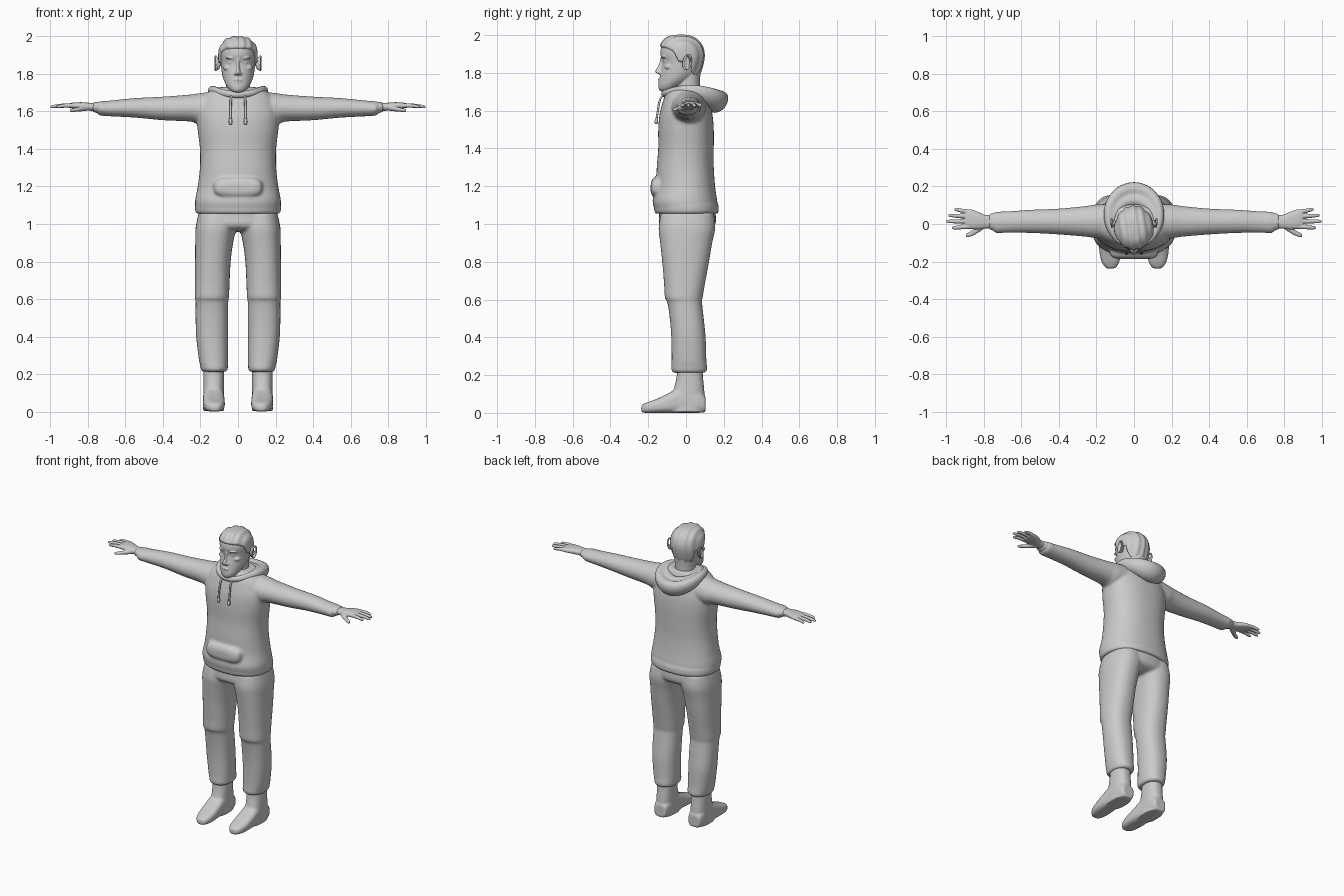
import bpy, bmesh
from math import sin, cos, pi
from mathutils import Matrix, Vector


def spline(rows, k):
    """Catmull-Rom interpolation through rows of numbers."""
    out = []
    for i in range(len(rows) - 1):
        a, b, c, d = (Vector(rows[min(max(j, 0), len(rows) - 1)]) for j in range(i - 1, i + 3))
        for s in range(k):
            t = s / k
            out.append(b + (c - a) * t / 2 + (a - b * 2.5 + c * 2 - d / 2) * t * t
                       + (b * 1.5 - a / 2 - c * 1.5 + d / 2) * t ** 3)
    return out + [Vector(rows[-1])]


def loft(bm, axis, rows, side=1, n=32, k=4, power=2.0):
    """Solid through cross-sections (position, centre1, centre2, radius1, radius2)."""
    rings = []
    for t, c1, c2, r1, r2 in spline(rows, k):
        ring = []
        for i in range(n):
            c, s = cos(2 * pi * i / n), sin(2 * pi * i / n)
            u = c1 + r1 * abs(c) ** (2 / power) * (1 if c > 0 else -1)
            v = c2 + r2 * abs(s) ** (2 / power) * (1 if s > 0 else -1)
            x, y, z = {'x': (t, u, v), 'y': (u, t, v), 'z': (u, v, t)}[axis]
            ring.append(bm.verts.new((x * side, y, z)))
        rings.append(ring)
    for a, b in zip(rings, rings[1:]):
        for i in range(n):
            j = (i + 1) % n
            bm.faces.new((a[i], a[j], b[j], b[i]))
    bm.faces.new(rings[0])
    bm.faces.new(rings[-1])


def ball(bm, centre, radii):
    m = Matrix.Translation(centre) @ Matrix.Diagonal((*radii, 1))
    bmesh.ops.create_uvsphere(bm, u_segments=24, v_segments=16, radius=1, matrix=m)


def hoop(bm, fn, na, nb):
    """Closed ring surface from fn(angle around, angle of section)."""
    g = [[bm.verts.new(fn(2 * pi * i / na, 2 * pi * j / nb)) for j in range(nb)] for i in range(na)]
    for i in range(na):
        for j in range(nb):
            p, q = (i + 1) % na, (j + 1) % nb
            bm.faces.new((g[i][j], g[p][j], g[p][q], g[i][q]))


def finish(name, bm, voxel=0, smooth=0):
    """Mesh to object; overlapping solids are fused by a voxel remesh."""
    bmesh.ops.recalc_face_normals(bm, faces=bm.faces)
    for f in bm.faces:
        f.smooth = True
    me = bpy.data.meshes.new(name)
    bm.to_mesh(me)
    bm.free()
    ob = bpy.data.objects.new(name, me)
    bpy.context.collection.objects.link(ob)
    if voxel:
        m = ob.modifiers.new("fuse", 'REMESH')
        m.mode, m.voxel_size, m.use_smooth_shade = 'VOXEL', voxel, True
    if smooth:
        m = ob.modifiers.new("soften", 'SMOOTH')
        m.factor, m.iterations = 0.5, smooth
    return ob


# Hoodie: torso, hem band, belly pocket and sleeves
bm = bmesh.new()
loft(bm, 'z', [(1.095, 0, -.003, .228, .17), (1.13, 0, -.006, .228, .17), (1.2, 0, -.003, .215, .157),
               (1.3, 0, -.004, .203, .151), (1.4, 0, 0, .203, .147), (1.5, 0, 0, .215, .147),
               (1.58, 0, 0, .22, .14), (1.64, 0, 0, .205, .125), (1.69, 0, 0, .175, .108),
               (1.72, 0, .005, .13, .09), (1.73, 0, .01, .09, .08)], n=48, power=2.3)
loft(bm, 'z', [(1.055, 0, .003, .218, .163), (1.065, 0, .003, .227, .17), (1.1, 0, .001, .229, .171),
               (1.112, 0, 0, .22, .165)], n=48, power=2.3)
loft(bm, 'y', [(-.12, 0, 1.195, .135, .06), (-.16, 0, 1.195, .128, .055), (-.178, 0, 1.193, .115, .044),
               (-.187, 0, 1.19, .085, .022)], power=3)
for s in (1, -1):
    loft(bm, 'x', [(.06, .01, 1.625, .1, .09), (.2, .014, 1.615, .09, .083), (.255, .014, 1.618, .082, .072),
                   (.4, .013, 1.616, .069, .063), (.55, .014, 1.619, .062, .052), (.68, .01, 1.616, .057, .042),
                   (.735, .008, 1.616, .057, .038), (.745, .008, 1.617, .046, .03)], s)
    loft(bm, 'x', [(.7, .01, 1.62, .045, .03), (.76, .012, 1.622, .045, .029), (.775, .012, 1.623, .04, .024)], s)
finish("hoodie", bm, .008, 4)

# Hood lying on the back, thin collar at the front
def hood(a, b):
    k = (1 + cos(a)) / 2
    w = k ** 1.5
    groove = 1 - .5 * k * max(0, cos(b - 2.0)) ** 4
    r, v = (.016 + .05 * w) * cos(b) * groove, (.018 + .055 * w) * sin(b) * groove
    tilt = -.55 * w
    r, v = r * cos(tilt) - v * sin(tilt), r * sin(tilt) + v * cos(tilt)
    return ((.125 + r) * sin(a), .02 + (.135 + r) * cos(a), 1.69 + .03 * sin(a) ** 2 - .03 * k + v)

bm = bmesh.new()
hoop(bm, hood, 64, 24)
finish("hood", bm)

# Drawstrings with tips
bm = bmesh.new()
for s in (1, -1):
    loft(bm, 'z', [(1.69, .035, -.112, .006, .006), (1.66, .038, -.137, .006, .006),
                   (1.6, .04, -.149, .006, .006), (1.56, .04, -.155, .006, .006)], s, n=10)
    loft(bm, 'z', [(1.562, .04, -.155, .005, .005), (1.557, .04, -.156, .009, .009),
                   (1.535, .04, -.157, .009, .009), (1.53, .04, -.157, .005, .005)], s, n=10, k=2)
finish("drawstrings", bm)

# Trousers: hips and two legs with turned-in cuffs
bm = bmesh.new()
loft(bm, 'z', [(1.09, 0, .006, .2, .148), (1.04, 0, .008, .212, .15), (1.0, 0, .006, .217, .15),
               (.975, 0, .004, .2, .13), (.96, 0, .004, .16, .08)], n=48, power=2.3)
for s in (1, -1):
    loft(bm, 'z', [(1.06, .11, .008, .1, .14), (.98, .118, .005, .108, .15), (.9, .127, .001, .101, .138),
                   (.8, .134, -.002, .095, .124), (.68, .137, -.008, .092, .108), (.61, .139, -.012, .091, .1),
                   (.585, .139, -.007, .087, .092), (.5, .139, .004, .087, .09), (.4, .138, .013, .085, .091),
                   (.28, .131, .016, .078, .092), (.24, .127, .017, .073, .095), (.222, .126, .017, .071, .093),
                   (.212, .126, .017, .06, .08)], s, power=2.3)
finish("trousers", bm, .009, 3)

# Shoes: ankle shaft and foot
bm = bmesh.new()
for s in (1, -1):
    loft(bm, 'z', [(.26, .13, .02, .055, .066), (.19, .13, .02, .055, .07), (.13, .13, .016, .055, .08),
                   (.07, .13, .008, .055, .092), (.004, .13, .003, .056, .1)], s, power=2.4)
    loft(bm, 'y', [(.103, .13, .045, .042, .042), (.06, .13, .06, .054, .06), (-.03, .13, .066, .056, .066),
                   (-.1, .129, .05, .058, .05), (-.16, .127, .036, .056, .036), (-.21, .125, .027, .044, .027),
                   (-.237, .124, .022, .022, .018)], s, power=3)
finish("shoes", bm, .007, 2)

# Hands: palm, four fingers, thumb
bm = bmesh.new()
for s in (1, -1):
    loft(bm, 'x', [(.73, .012, 1.622, .036, .024), (.79, .012, 1.625, .036, .021), (.83, .018, 1.629, .046, .02),
                   (.87, .026, 1.631, .052, .017), (.9, .028, 1.631, .047, .012)], s, n=24, power=2.4)
    for y0, y1, tip in ((-.013, -.02, .97), (.014, .014, 1.0), (.04, .046, .99), (.063, .077, .957)):
        m = (.87 + tip) / 2
        loft(bm, 'x', [(.86, y0, 1.63, .013, .012), (m, (y0 + y1) / 2, 1.631, .0115, .011),
                       (tip - .01, y1, 1.626, .009, .008), (tip, y1, 1.625, .004, .004)], s, n=12)
    loft(bm, 'x', [(.79, 0, 1.62, .018, .014), (.83, -.027, 1.615, .019, .014), (.865, -.05, 1.609, .015, .011),
                   (.89, -.06, 1.605, .011, .008), (.897, -.062, 1.604, .005, .004)], s, n=14)
finish("hands", bm, .0035, 1)

# Head: skull, neck, facial features, ears
skull = [(1.7, 0, -.105, .022, .025), (1.712, 0, -.098, .042, .045), (1.735, 0, -.082, .06, .064),
         (1.765, 0, -.055, .075, .086), (1.8, 0, -.035, .085, .1), (1.855, 0, -.021, .092, .104),
         (1.9, 0, -.024, .095, .112), (1.94, 0, -.026, .089, .103), (1.968, 0, -.028, .071, .082),
         (1.985, 0, -.03, .045, .055), (1.991, 0, -.03, .015, .02)]
bm = bmesh.new()
loft(bm, 'z', skull, n=48)
loft(bm, 'z', [(1.64, 0, .012, .08, .075), (1.7, 0, .01, .067, .065), (1.76, 0, .012, .064, .062),
               (1.83, 0, .02, .066, .06)])
loft(bm, 'z', [(1.793, 0, -.132, .014, .012), (1.803, 0, -.14, .015, .022), (1.815, 0, -.138, .012, .023),
               (1.845, 0, -.127, .008, .017), (1.88, 0, -.122, .011, .013)], n=16)
ball(bm, (0, -.137, 1.766), (.025, .012, .006))
ball(bm, (0, -.135, 1.753), (.021, .012, .007))
ball(bm, (0, -.126, 1.722), (.026, .02, .014))
for s in (1, -1):
    ball(bm, (.013 * s, -.138, 1.801), (.009, .013, .008))
    ball(bm, (.036 * s, -.114, 1.885), (.029, .017, .007))
    ball(bm, (.037 * s, -.104, 1.861), (.017, .014, .009))
    ball(bm, (.05 * s, -.09, 1.832), (.028, .024, .018))
    ball(bm, (.105 * s, .003, 1.855), (.01, .018, .035))
    hoop(bm, lambda a, b: ((.107 + .1 * (.018 * cos(a) + .12) + .006 * sin(b)) * s,
                           .006 + (.02 + .006 * cos(b)) * cos(a) + .012 * sin(a) * .5,
                           1.857 + (.037 + .006 * cos(b)) * sin(a)), 32, 10)
finish("head", bm, .004, 2)

# Hair: swollen skull copy that sinks into the skin below the hairline
bm = bmesh.new()
loft(bm, 'z', skull, n=96, k=8)
line = [(-.2, 1.945), (-.1, 1.93), (-.065, 1.91), (-.04, 1.86), (-.015, 1.855), (.02, 1.87), (.035, 1.79), (.3, 1.775)]
for v in bm.verts:
    p = v.co
    for (y0, z0), (y1, z1) in zip(line, line[1:]):
        if y0 <= p.y < y1:
            h = z0 + (z1 - z0) * (p.y - y0) / (y1 - y0)
    t = min(1, max(0, (p.z - h) / .014 + .5))
    t = t * t * (3 - 2 * t)
    strand = .0025 * sin(p.x * 170 + p.y * 25)
    v.co += (p - Vector((0, -.02, 1.87))).normalized() * (-.014 + t * (.0235 + strand))
finish("hair", bm)
